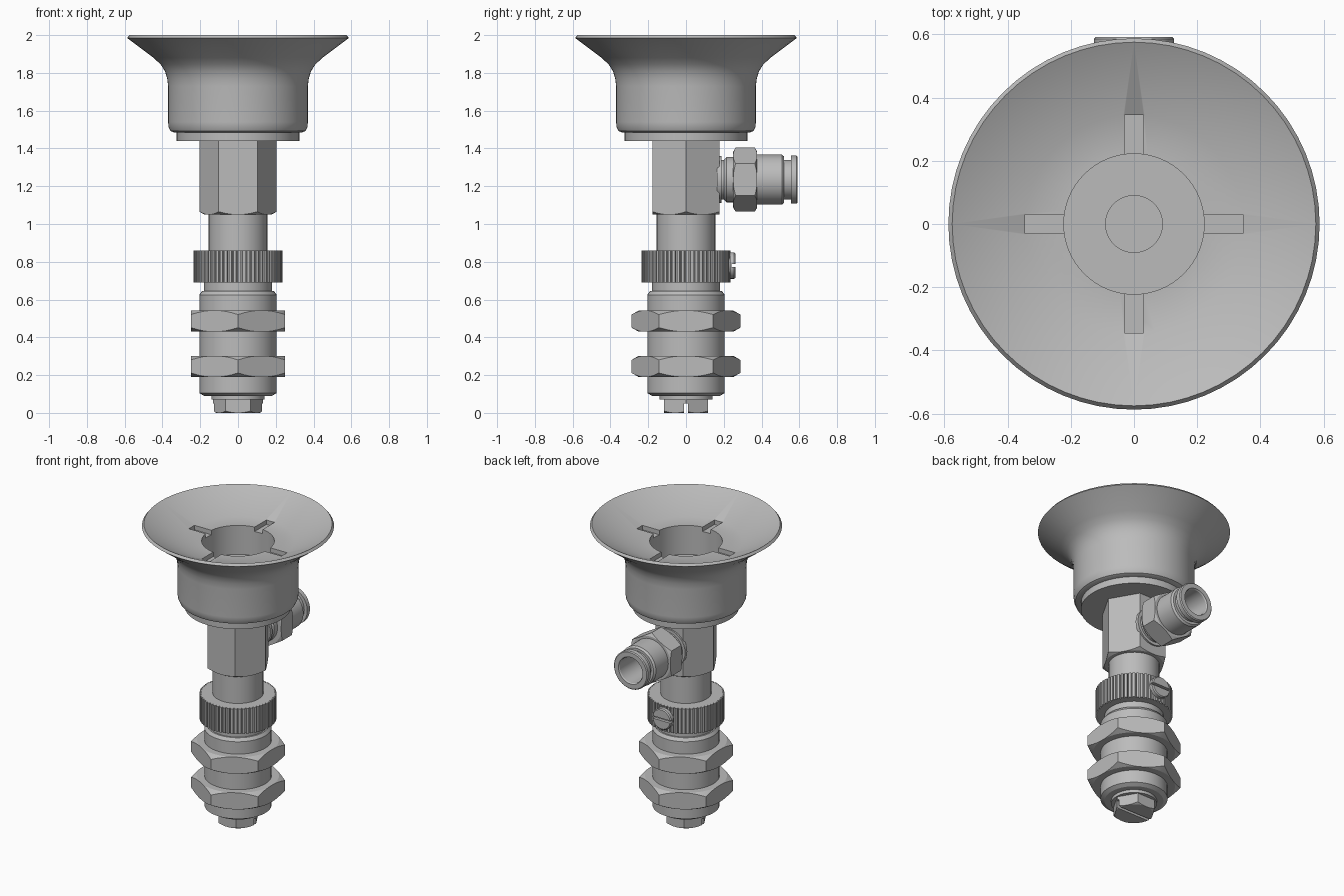
import bpy, bmesh
from math import pi, cos, sin, radians
from mathutils import Matrix, Vector

default = bpy.data.objects.get("Cube")
if default:
    bpy.data.objects.remove(default, do_unlink=True)

metal = bpy.data.materials.new("plain grey")
metal.use_nodes = True
GREY = (0.5, 0.5, 0.5, 1)
metal.diffuse_color = GREY
metal.node_tree.nodes["Principled BSDF"].inputs["Base Color"].default_value = GREY

UP = Matrix.Identity(4)
PORT_Z, SCREW_Z = 1.235, 0.78


def backward(z):
    """Turn a part's axis from +z to +y at height z."""
    return Matrix.Translation((0, 0, z)) @ Matrix.Rotation(-pi / 2, 4, "X")


def finish(name, bm, place=UP):
    bmesh.ops.transform(bm, matrix=place, verts=bm.verts)
    bmesh.ops.recalc_face_normals(bm, faces=bm.faces)
    mesh = bpy.data.meshes.new(name)
    bm.to_mesh(mesh)
    bm.free()
    mesh.materials.append(metal)
    ob = bpy.data.objects.new(name, mesh)
    bpy.context.collection.objects.link(ob)
    return ob


def activate(ob):
    bpy.ops.object.select_all(action="DESELECT")
    ob.select_set(True)
    bpy.context.view_layer.objects.active = ob


def smooth(ob, angle=30):
    activate(ob)
    bpy.ops.object.shade_smooth_by_angle(angle=radians(angle))
    return ob


def lathe(name, profile, place=UP, sides=48, phase=0.0):
    """Closed solid from (radius, height) points running from axis to axis."""
    bm = bmesh.new()
    rings = []
    for r, h in profile:
        count = sides if r else 1
        rings.append([bm.verts.new((r * cos(phase + 2 * pi * i / sides),
                                    r * sin(phase + 2 * pi * i / sides), h))
                      for i in range(count)])
    for a, b in zip(rings, rings[1:]):
        for i in range(sides):
            j = (i + 1) % sides
            quad = [a[i % len(a)], a[j % len(a)], b[j % len(b)], b[i % len(b)]]
            bm.faces.new(list(dict.fromkeys(quad)))
    return finish(name, bm, place)


def solid(points):
    return [(0, points[0][1]), *points, (0, points[-1][1])]


def box(size, centre):
    bm = bmesh.new()
    bmesh.ops.create_cube(bm, size=1)
    bmesh.ops.scale(bm, vec=size, verts=bm.verts)
    return finish("cutter", bm, Matrix.Translation(centre))


def combine(ob, cutter, operation="DIFFERENCE"):
    mod = ob.modifiers.new("cut", "BOOLEAN")
    mod.operation, mod.solver, mod.object = operation, "EXACT", cutter
    cutter.hide_render = True
    activate(ob)
    bpy.ops.object.modifier_apply(modifier=mod.name)
    bpy.data.objects.remove(cutter, do_unlink=True)


def hexagon(name, radius, low, high, place=UP, phase=pi / 2, bottom=True, top=True):
    """Hexagonal prism with turned, 30 degree corner chamfers."""
    ob = lathe(name, solid([(radius, low), (radius, high)]), place, 6, phase)
    flat, wide, rise = radius * 0.87, radius * 1.04, radius * 0.098
    lower = [(flat, low), (wide, low + rise)] if bottom else [(wide, low - 0.01)]
    upper = [(wide, high - rise), (flat, high)] if top else [(wide, high + 0.01)]
    combine(ob, lathe("cutter", solid(lower + upper), place), "INTERSECT")
    return smooth(ob, 12)


# Suction cup with flared lip, stepped bore and four floor slots
cup = lathe("suction_cup", [
    (0, 1.485), (0.34, 1.485), (0.358, 1.493), (0.368, 1.515), (0.37, 1.54),
    (0.37, 1.73), (0.375, 1.77), (0.387, 1.81), (0.41, 1.845), (0.447, 1.88),
    (0.587, 1.985), (0.575, 2.0), (0.345, 1.885), (0.222, 1.885),
    (0.222, 1.69), (0.09, 1.69), (0.09, 1.5), (0, 1.5)], sides=64)
for x, y in ((1, 0), (-1, 0), (0, 1), (0, -1)):
    size = (0.145 if x else 0.06, 0.145 if y else 0.06, 0.06)
    combine(cup, box(size, (x * 0.2725, y * 0.2725, 1.885)))
smooth(cup)
smooth(lathe("cup_base_plate", solid([(0.325, 1.44), (0.325, 1.487)])))

# Hexagonal body and stem
hexagon("body_block", 0.205, 1.05, 1.442, phase=0, top=False)
smooth(lathe("stem", solid([(0.155, 0.84), (0.155, 1.06)])))

# Knurled collar
bm = bmesh.new()
teeth = 60
outline = []
for i in range(teeth):
    for offset, r in ((0.0, 0.235), (0.6, 0.235), (0.7, 0.224), (0.9, 0.224)):
        a = 2 * pi * (i + offset) / teeth
        outline.append(bm.verts.new((r * cos(a), r * sin(a), 0.69)))
base = bm.faces.new(outline)
grown = bmesh.ops.extrude_face_region(bm, geom=[base], use_keep_orig=True)
bmesh.ops.translate(bm, vec=Vector((0, 0, 0.17)),
                    verts=[g for g in grown["geom"] if isinstance(g, bmesh.types.BMVert)])
finish("knurled_collar", bm)

# Slotted locking screw in the collar
screw = lathe("locking_screw", solid([(0.055, 0.2), (0.055, 0.232), (0.07, 0.232),
                                      (0.07, 0.255), (0.064, 0.262)]), backward(SCREW_Z), 32)
combine(screw, box((0.2, 0.04, 0.016), (0, 0.262, SCREW_Z)))
smooth(screw)

# Threaded sleeve with neck and two lock nuts
smooth(lathe("threaded_sleeve", solid([
    (0.18, 0.09), (0.205, 0.105), (0.205, 0.625), (0.19, 0.645),
    (0.18, 0.645), (0.18, 0.7)])), 25)
for name, low in (("lower_lock_nut", 0.19), ("upper_lock_nut", 0.43)):
    hexagon(name, 0.288, low, low + 0.112)

# Slotted end bolt
smooth(lathe("end_washer", solid([(0.14, 0.07), (0.14, 0.1)])))
bolt = hexagon("end_bolt", 0.133, 0, 0.08, phase=0, top=False)
combine(bolt, box((0.4, 0.02, 0.1), (0, 0, 0)))
smooth(bolt, 12)

# Hose fitting on the back
port = backward(PORT_Z)
smooth(lathe("fitting_collar", solid([
    (0.125, 0.165), (0.125, 0.188), (0.105, 0.188), (0.105, 0.2), (0.12, 0.215),
    (0.12, 0.26)]), port), 25)
hexagon("fitting_nut", 0.17, 0.25, 0.377, port)
smooth(lathe("fitting_sleeve", [
    (0, 0.36), (0.132, 0.36), (0.132, 0.508), (0.122, 0.52), (0.105, 0.52),
    (0.105, 0.556), (0.127, 0.556), (0.127, 0.585), (0.121, 0.591), (0.09, 0.591),
    (0.085, 0.583), (0.085, 0.375), (0, 0.375)], port), 25)
